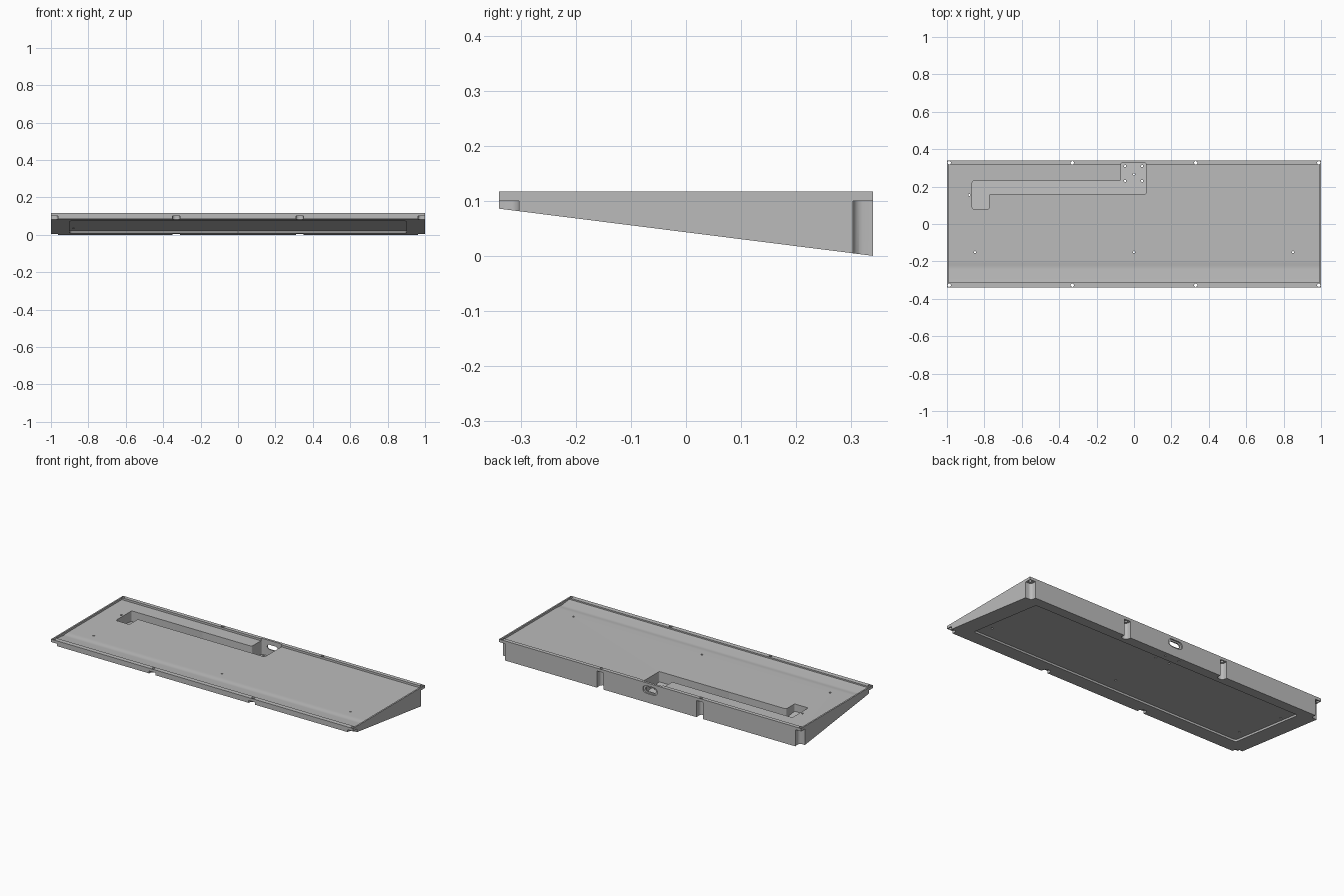
import bpy, bmesh, math
from mathutils import Vector

cube = bpy.data.objects.get("Cube")
if cube:
    bpy.data.objects.remove(cube, do_unlink=True)

HALF_X, HALF_Y, TOP, FLANGE = 1.0, 0.34, 0.117, 0.1

grey = bpy.data.materials.new("case_grey")
grey.use_nodes = True
grey.diffuse_color = (0.5, 0.5, 0.5, 1)
grey.node_tree.nodes["Principled BSDF"].inputs["Base Color"].default_value = (0.5, 0.5, 0.5, 1)


def under(offset):
    """Height of the sloping underside, raised by an offset."""
    return lambda y: 0.043 - 0.126 * y + offset


def level(z):
    return lambda y: z


def make_object(name, bm):
    bmesh.ops.recalc_face_normals(bm, faces=bm.faces)
    mesh = bpy.data.meshes.new(name)
    bm.to_mesh(mesh)
    bm.free()
    mesh.materials.append(grey)
    obj = bpy.data.objects.new(name, mesh)
    bpy.context.collection.objects.link(obj)
    return obj


def prism(name, outline, low, high, radius=0):
    """Upright prism over an outline; its ends follow height rules."""
    bm = bmesh.new()
    bottom = [bm.verts.new((x, y, low(y))) for x, y in outline]
    top = [bm.verts.new((x, y, high(y))) for x, y in outline]
    bm.faces.new(bottom)
    bm.faces.new(top)
    uprights = []
    for i in range(len(outline)):
        j = (i + 1) % len(outline)
        bm.faces.new((bottom[i], bottom[j], top[j], top[i]))
        uprights.append(bm.edges.get((bottom[i], top[i])))
    if radius:
        bmesh.ops.bevel(bm, geom=uprights, offset=radius, segments=4,
                        affect='EDGES', profile=0.5)
    return make_object(name, bm)


def box(x0, x1, y0, y1):
    return [(x0, y0), (x1, y0), (x1, y1), (x0, y1)]


def circle(x, y, r, n=16):
    return [(x + r * math.cos(math.tau * i / n), y + r * math.sin(math.tau * i / n))
            for i in range(n)]


def across(name, profile, half):
    """Profile in y and z, drawn out along x."""
    bm = bmesh.new()
    face = bm.faces.new([bm.verts.new((-half, y, z)) for y, z in profile])
    ext = bmesh.ops.extrude_face_region(bm, geom=[face])
    bmesh.ops.translate(bm, vec=(2 * half, 0, 0),
                        verts=[v for v in ext["geom"] if isinstance(v, bmesh.types.BMVert)])
    return make_object(name, bm)


def slot(name, half_w, half_h, z, y0, y1):
    """Round-ended slot running front to back."""
    bm = bmesh.new()
    points = []
    for side in (1, -1):
        for i in range(9):
            a = math.pi * (i / 8 - 0.5)
            points.append((side * (half_w - half_h + half_h * math.cos(a)),
                           z + side * half_h * math.sin(a)))
    face = bm.faces.new([bm.verts.new((x, y0, h)) for x, h in points])
    ext = bmesh.ops.extrude_face_region(bm, geom=[face])
    bmesh.ops.translate(bm, vec=(0, y1 - y0, 0),
                        verts=[v for v in ext["geom"] if isinstance(v, bmesh.types.BMVert)])
    return make_object(name, bm)


# wedge body
case = prism("wedge_case", box(-HALF_X, HALF_X, -HALF_Y, HALF_Y), under(0), level(TOP))


def cut(cutter):
    cutter.hide_render = True
    mod = case.modifiers.new("cut", 'BOOLEAN')
    mod.operation, mod.solver, mod.object = 'DIFFERENCE', 'EXACT', cutter
    bpy.context.view_layer.objects.active = case
    bpy.ops.object.modifier_apply(modifier=mod.name)
    bpy.data.objects.remove(cutter, do_unlink=True)


# shallow tray with a soft dip near the front
floor = [(-0.312, 0.109), (-0.24, 0.102), (-0.232, 0.1016), (-0.222, 0.1022),
         (-0.21, 0.104), (-0.2, 0.1048), (-0.19, 0.105), (0.317, 0.105)]
cut(across("tray_cutter", floor + [(0.317, 0.2), (-0.312, 0.2)], 0.991))

# cable channel, deeper toward the connector bay
cut(prism("bay_cutter", [(-0.405, 0.16), (0.065, 0.16), (0.065, 0.326), (-0.07, 0.326),
                         (-0.07, 0.23), (-0.405, 0.23)], under(0.02), level(0.2), 0.008))
cut(prism("channel_cutter", [(-0.865, 0.08), (-0.775, 0.08), (-0.775, 0.16), (-0.39, 0.16),
                             (-0.39, 0.23), (-0.865, 0.23)], under(0.028), level(0.2), 0.008))

# recessed panel underneath
cut(prism("panel_cutter", box(-0.9, 0.9, -0.24, 0.27), under(-0.1), under(0.012), 0.015))

# connector opening in the back wall
cut(slot("port_cutter", 0.035, 0.014, 0.077, 0.3, 0.4))
cut(slot("port_recess_cutter", 0.048, 0.023, 0.077, 0.333, 0.4))

# screw reliefs below the flange, with holes through it
for sy in (-1, 1):
    for x in (-0.988, -0.33, 0.33, 0.988):
        sx = math.copysign(1, x)
        y = sy * 0.327
        if abs(x) > 0.9:
            outline = box(*sorted((sx * 0.962, sx * 1.1)), *sorted((sy * 0.304, sy * 0.5)))
        else:
            outline = box(x - 0.021, x + 0.021, *sorted((sy * 0.304, sy * 0.5)))
        cut(prism("relief_cutter", outline, level(-0.1), level(FLANGE), 0.018))
        cut(prism("screw_hole_cutter", circle(x, y, 0.009), level(0.05), level(0.2)))

# small mounting holes through the floor
holes = [(-0.85, -0.15), (0, -0.15), (0.85, -0.15), (-0.88, 0.155), (0, 0.265)]
holes += [(x, y) for x in (-0.048, 0.043) for y in (0.23, 0.31)]
for x, y in holes:
    cut(prism("mount_hole_cutter", circle(x, y, 0.006, 12), level(-0.1), level(0.2)))

for obj in bpy.context.selected_objects:
    obj.select_set(False)
case.select_set(True)
bpy.context.view_layer.objects.active = case
bpy.ops.object.shade_smooth_by_angle(angle=math.radians(30))
